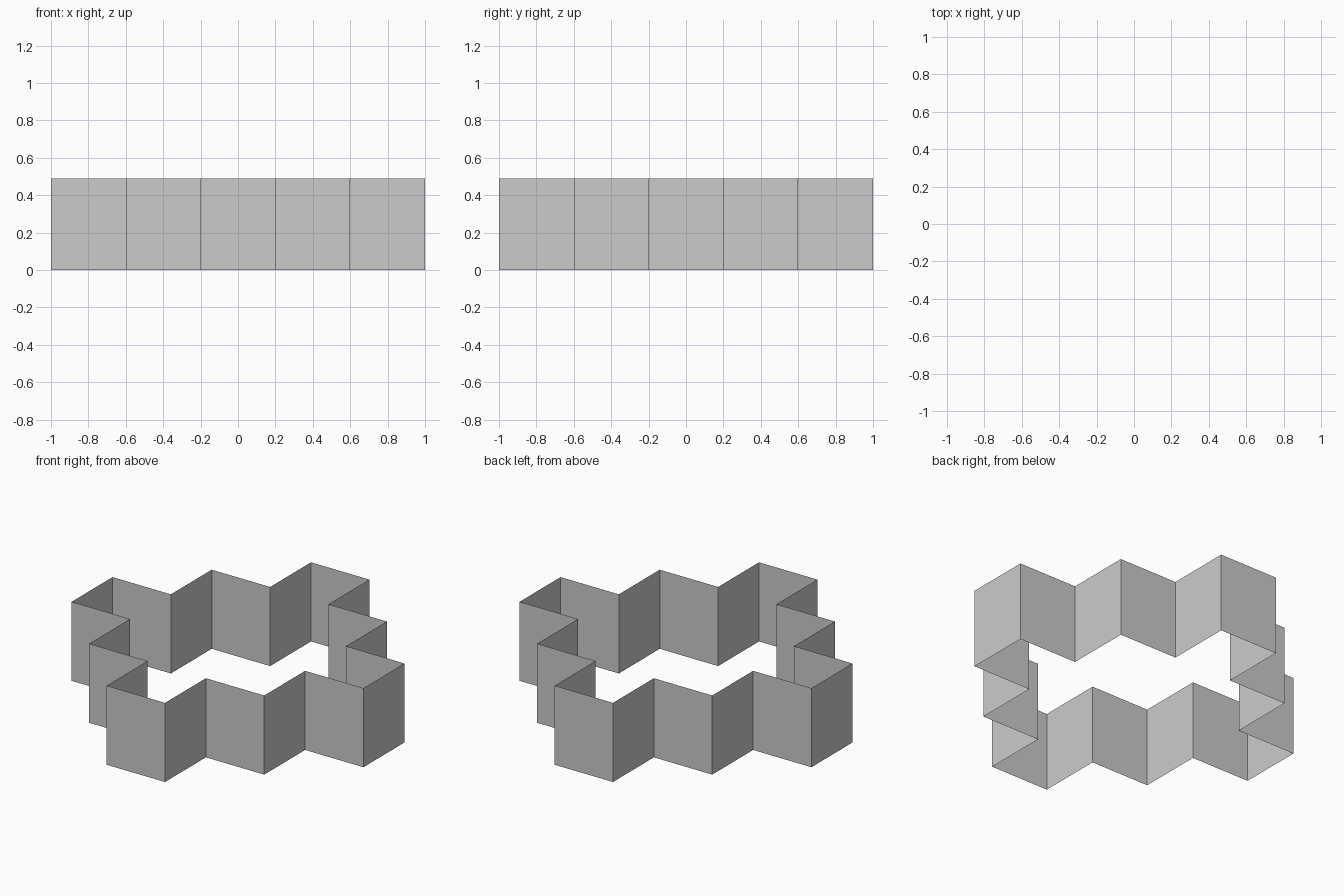
import bpy, bmesh
from mathutils import Matrix, Vector

if "Cube" in bpy.data.objects:
    bpy.data.objects.remove(bpy.data.objects["Cube"])

HEIGHT = 0.49

# One quarter of the stepped outline, repeated by quarter turns
quarter = [(0.2, -1.0), (0.2, -0.6), (0.6, -0.6), (0.6, -0.2), (1.0, -0.2)]
outline = []
for turn in range(4):
    p = [Vector(c) for c in quarter]
    for _ in range(turn):
        p = [Vector((-v.y, v.x)) for v in p]
    outline += p

# Closed, paper-thin wall: outline edges extruded straight up
bm = bmesh.new()
verts = [bm.verts.new((v.x, v.y, 0)) for v in outline]
edges = [bm.edges.new((verts[i], verts[(i + 1) % len(verts)])) for i in range(len(verts))]
top = bmesh.ops.extrude_edge_only(bm, edges=edges)["geom"]
bmesh.ops.translate(bm, vec=(0, 0, HEIGHT),
                    verts=[g for g in top if isinstance(g, bmesh.types.BMVert)])

# Point all faces outwards (walls on the outline's right-hand side)
bm.normal_update()
bm.faces.ensure_lookup_table()
bmesh.ops.recalc_face_normals(bm, faces=bm.faces)
front = min(bm.faces, key=lambda f: f.calc_center_median().y)
if front.normal.y > 0:
    bmesh.ops.reverse_faces(bm, faces=bm.faces)

mesh = bpy.data.meshes.new("stepped_wall")
bm.to_mesh(mesh)
bm.free()
bpy.context.collection.objects.link(bpy.data.objects.new("stepped_wall", mesh))
